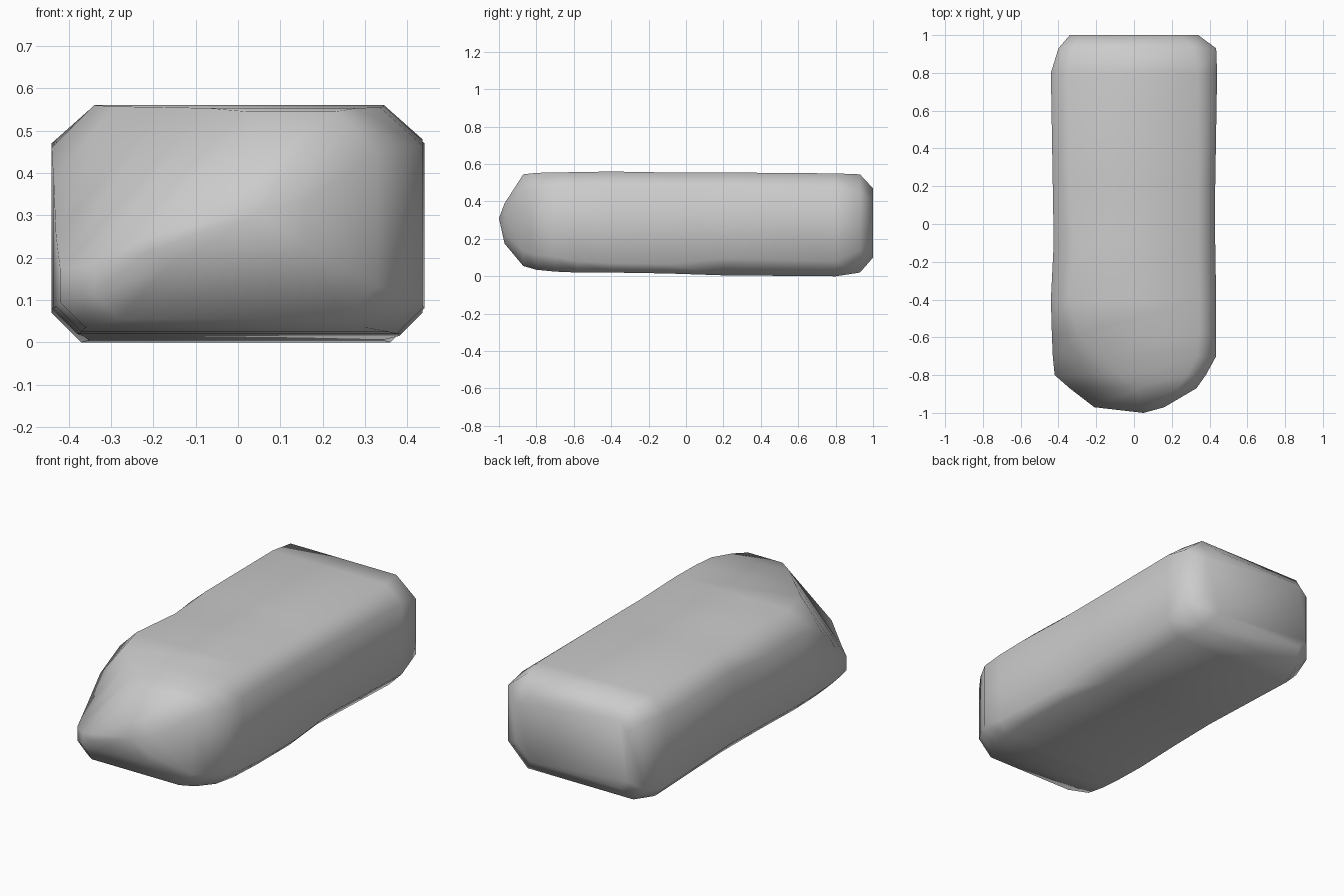
import bpy, bmesh

# Cross-sections back to front:
# y, left, right, bottom, top, top-left cut (x, z), top-right cut (x, z),
# bottom-left cut, bottom-right cut
SECTIONS = [
    (1.00, -0.34, 0.34, 0.10, 0.47, (0.05, 0.05), (0.09, 0.07), 0.05, 0.09),
    (0.93, -0.40, 0.435, 0.02, 0.545, (0.07, 0.08), (0.12, 0.10), 0.07, 0.12),
    (0.80, -0.44, 0.44, 0.00, 0.55, (0.09, 0.08), (0.10, 0.08), 0.07, 0.08),
    (0.20, -0.43, 0.43, 0.005, 0.555, (0.09, 0.08), (0.09, 0.08), 0.08, 0.09),
    (-0.10, -0.425, 0.43, 0.015, 0.555, (0.11, 0.11), (0.09, 0.08), 0.06, 0.05),
    (-0.40, -0.44, 0.435, 0.02, 0.56, (0.10, 0.10), (0.09, 0.08), 0.06, 0.05),
    (-0.58, -0.435, 0.435, 0.02, 0.557, (0.14, 0.18), (0.09, 0.08), 0.06, 0.06),
    (-0.70, -0.43, 0.435, 0.025, 0.555, (0.26, 0.30), (0.10, 0.09), 0.06, 0.08),
    (-0.80, -0.42, 0.38, 0.035, 0.553, (0.35, 0.38), (0.10, 0.09), 0.06, 0.08),
    (-0.87, -0.34, 0.33, 0.055, 0.545, (0.36, 0.36), (0.10, 0.10), 0.06, 0.08),
    (-0.97, -0.21, 0.16, 0.175, 0.39, (0.24, 0.14), (0.06, 0.06), 0.04, 0.05),
]


def ring(bm, y, l, r, b, t, tl, tr, bl, br):
    pts = [(l + bl, b), (r - br, b), (r, b + br), (r, t - tr[1]),
           (r - tr[0], t), (l + tl[0], t), (l, t - tl[1]), (l, b + bl)]
    return [bm.verts.new((x, y, z)) for x, z in pts]


# Loft the worn slab
bm = bmesh.new()
rings = [ring(bm, *s) for s in SECTIONS]
for a, b in zip(rings, rings[1:]):
    for i in range(8):
        j = (i + 1) % 8
        bm.faces.new((a[i], a[j], b[j], b[i]))

# Flat back and blunt nose
bm.faces.new(rings[0])
tip = bm.verts.new((0.05, -1.0, 0.31))
for i in range(8):
    bm.faces.new((rings[-1][i], rings[-1][(i + 1) % 8], tip))
bmesh.ops.recalc_face_normals(bm, faces=bm.faces)
mesh = bpy.data.meshes.new("stone_slab")
bm.to_mesh(mesh)
bm.free()
slab = bpy.data.objects.new("stone_slab", mesh)
bpy.context.collection.objects.link(slab)

# Smooth shading across the worn edges
for p in mesh.polygons:
    p.use_smooth = True
